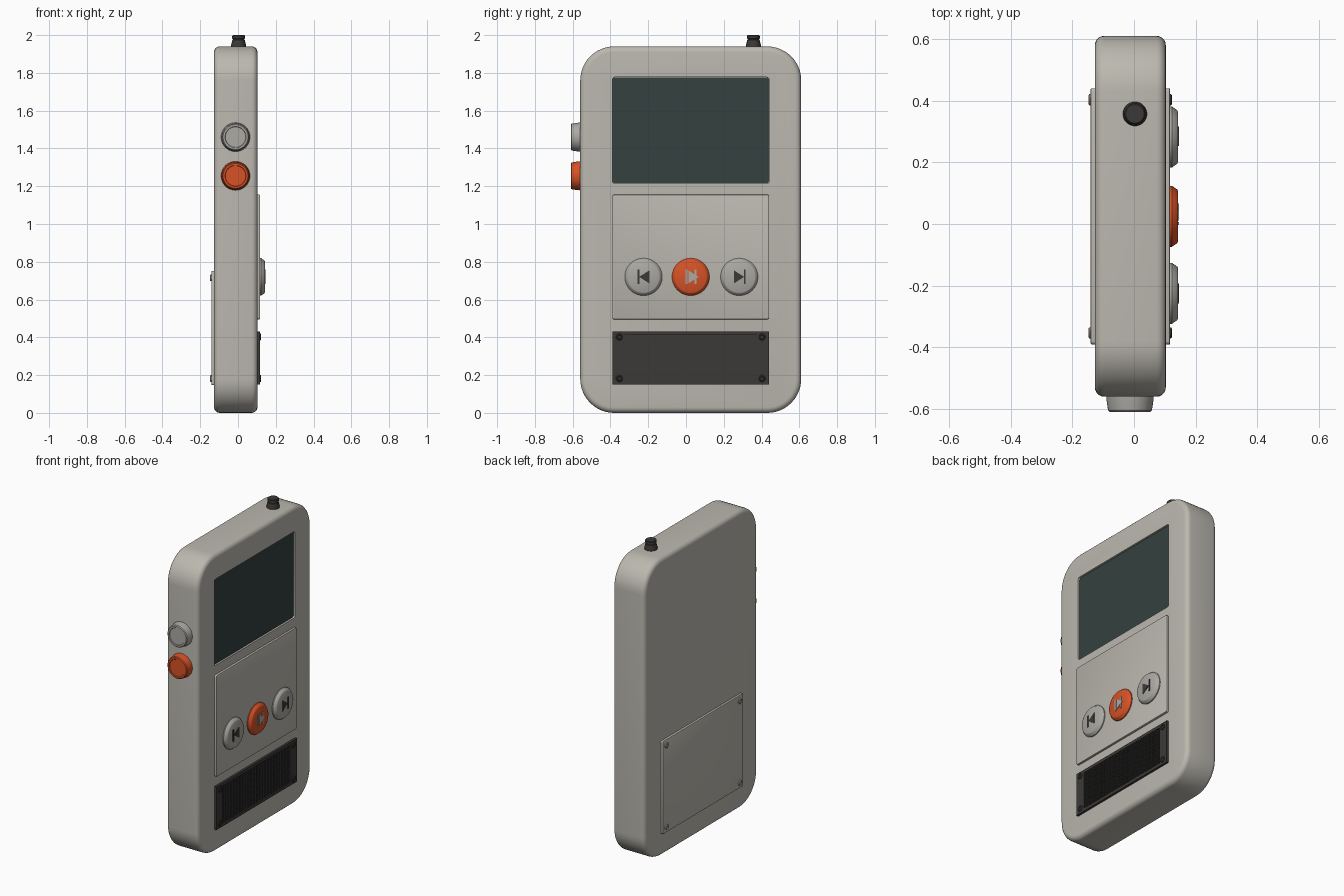
import bpy, bmesh
from math import pi, sin, cos, radians
from mathutils import Matrix, Vector

if "Cube" in bpy.data.objects:
    bpy.data.objects.remove(bpy.data.objects["Cube"])


def material(name, rgb):
    m = bpy.data.materials.new(name)
    m.diffuse_color = (*rgb, 1)
    m.use_nodes = True
    m.node_tree.nodes["Principled BSDF"].inputs["Base Color"].default_value = m.diffuse_color
    return m


SHELL = material("shell", (0.50, 0.48, 0.43))
KEY = material("key_grey", (0.41, 0.40, 0.37))
ORANGE = material("orange", (0.68, 0.085, 0.02))
DARK = material("dark", (0.045, 0.042, 0.04))
GLASS = material("screen", (0.035, 0.052, 0.05))
FRONT, BACK = 0.103, -0.127      # faces of the shell along x


def smooth(ob):
    bpy.ops.object.select_all(action='DESELECT')
    ob.select_set(True)
    bpy.context.view_layer.objects.active = ob
    bpy.ops.object.shade_smooth_by_angle(angle=radians(32))


def finish(name, bm, mat):
    bmesh.ops.recalc_face_normals(bm, faces=bm.faces)
    me = bpy.data.meshes.new(name)
    bm.to_mesh(me)
    bm.free()
    ob = bpy.data.objects.new(name, me)
    bpy.context.collection.objects.link(ob)
    me.materials.append(mat)
    smooth(ob)
    return ob


def prism(name, pts, x0, x1, mat, bevel=0, seg=1):
    """Extrude a (y, z) outline from x0 to x1 and round its rims."""
    bm = bmesh.new()
    face = bm.faces.new([bm.verts.new((x0, y, z)) for y, z in pts])
    ext = bmesh.ops.extrude_face_region(bm, geom=[face])
    moved = [v for v in ext['geom'] if isinstance(v, bmesh.types.BMVert)]
    bmesh.ops.translate(bm, verts=moved, vec=(x1 - x0, 0, 0))
    if bevel:
        rims = [e for e in bm.edges if abs(e.verts[0].co.x - e.verts[1].co.x) < 1e-6]
        bmesh.ops.bevel(bm, geom=rims, offset=bevel, segments=seg, profile=0.5, affect='EDGES')
    return finish(name, bm, mat)


def rounded(y0, y1, z0, z1, r, n=3):
    pts = []
    corners = [(y1 - r, z1 - r), (y0 + r, z1 - r), (y0 + r, z0 + r), (y1 - r, z0 + r)]
    for k, (y, z) in enumerate(corners):
        for i in range(n + 1):
            a = pi / 2 * (k + i / n)
            pts.append((y + r * cos(a), z + r * sin(a)))
    return pts


def lathe(name, profile, loc, axis, mat, sides=40):
    """Turn a (radius, height) profile about the axis direction."""
    bm = bmesh.new()
    rings = [[bm.verts.new((r * cos(2 * pi * i / sides), r * sin(2 * pi * i / sides), h))
              for i in range(sides)] for r, h in profile]
    for a, b in zip(rings, rings[1:]):
        for i in range(sides):
            j = (i + 1) % sides
            bm.faces.new((a[i], a[j], b[j], b[i]))
    bm.faces.new(rings[0])
    bm.faces.new(rings[-1])
    turn = Vector((0, 0, 1)).rotation_difference(Vector(axis)).to_matrix().to_4x4()
    bm.transform(Matrix.Translation(loc) @ turn)
    return finish(name, bm, mat)


# Shell with a shallow window for the screen
shell = prism("shell", rounded(-0.56, 0.61, 0, 1.94, 0.18, 12), BACK, FRONT, SHELL, 0.03, 5)
cutter = prism("screen_cutter", rounded(-0.39, 0.44, 1.215, 1.777, 0.012),
               FRONT - 0.016, FRONT + 0.05, SHELL)
cut = shell.modifiers.new("window", 'BOOLEAN')
cut.object = cutter
cut.solver = 'EXACT'
bpy.context.view_layer.objects.active = shell
bpy.ops.object.modifier_apply(modifier=cut.name)
bpy.data.objects.remove(cutter)
smooth(shell)
prism("screen", rounded(-0.389, 0.439, 1.216, 1.776, 0.012),
      FRONT - 0.02, FRONT - 0.011, GLASS)

# Front control plate and rear battery cover
prism("control_plate", rounded(-0.39, 0.44, 0.495, 1.155, 0.01), FRONT - 0.01, 0.117,
      SHELL, 0.004, 2)
prism("battery_cover", rounded(-0.39, 0.44, 0.147, 0.752, 0.01), BACK + 0.01, -0.141,
      SHELL, 0.004, 2)

# Speaker: backing, frame bars and perforated sheet
prism("speaker_back", rounded(-0.39, 0.44, 0.15, 0.432, 0.006), FRONT - 0.01, 0.107, DARK)
Y0, Y1, Z0, Z1 = -0.325, 0.375, 0.17, 0.412
for i, (a, b, c, d) in enumerate([(-0.39, Y0, 0.15, 0.432), (Y1, 0.44, 0.15, 0.432),
                                  (Y0, Y1, 0.15, Z0), (Y0, Y1, Z1, 0.432)]):
    prism(f"speaker_frame_{i}", [(a, c), (b, c), (b, d), (a, d)], 0.1, 0.117, DARK)
bm = bmesh.new()
bmesh.ops.create_grid(bm, x_segments=44, y_segments=16, size=0.5)
bmesh.ops.inset_individual(bm, faces=bm.faces[:], thickness=0.004, depth=0)
bm.transform(Matrix(((0, 0, 1, 0.115), (Y1 - Y0, 0, 0, (Y0 + Y1) / 2),
                     (0, Z1 - Z0, 0, (Z0 + Z1) / 2), (0, 0, 0, 1))))
holes = [f for f in bm.faces if all(len(e.link_faces) == 2 for e in f.edges)
         and f.calc_area() > 0 and all(len(v.link_edges) == 3 for v in f.verts)]
out = bmesh.ops.extrude_discrete_faces(bm, faces=holes)
for f in out['faces']:
    bmesh.ops.translate(bm, verts=f.verts[:], vec=(-0.007, 0, 0))
finish("speaker_mesh", bm, DARK)

# Corner screws
SCREW = [(0.018, -0.006), (0.018, 0.004), (0.014, 0.007), (0.010, 0.007), (0.008, 0.004)]
for y in (-0.353, 0.403):
    for z in (0.182, 0.402):
        lathe("speaker_screw", SCREW, (0.116, y, z), (1, 0, 0), DARK, 20)
    for z in (0.182, 0.715):
        lathe("cover_screw", SCREW, (-0.141, y, z), (-1, 0, 0), SHELL, 20)

# Playback buttons
BUTTON = [(0.099, 0), (0.099, 0.008), (0.096, 0.012), (0.087, 0.025), (0.083, 0.027)]
for name, y, mat in (("previous", -0.225, KEY), ("play", 0.025, ORANGE), ("next", 0.282, KEY)):
    lathe(name + "_button", BUTTON, (0.115, y, 0.72), (1, 0, 0), mat, 48)


# Raised button symbols
def bar(name, y, mat):
    prism(name, [(y - 0.005, 0.682), (y + 0.005, 0.682), (y + 0.005, 0.758), (y - 0.005, 0.758)],
          0.14, 0.146, mat)


def arrow(name, base, tip, mat):
    prism(name, [(base, 0.685), (tip, 0.72), (base, 0.755)], 0.14, 0.1455, mat)


bar("previous_bar", -0.252, DARK)
arrow("previous_arrow", -0.193, -0.248, DARK)
bar("next_bar", 0.311, DARK)
arrow("next_arrow", 0.253, 0.308, DARK)
bar("play_bar_left", 0.002, KEY)
bar("play_bar_right", 0.051, KEY)
arrow("play_arrow", 0.012, 0.067, KEY)

# Side buttons
SIDE = [(0.077, -0.01), (0.076, 0.012), (0.071, 0.045), (0.066, 0.05), (0.056, 0.05), (0.054, 0.047)]
for name, z, mat in (("side_button_upper", 1.46, KEY), ("side_button_lower", 1.255, ORANGE)):
    lathe(name, SIDE, (-0.013, -0.56, z), (0, -1, 0), mat)

# Aerial stub
lathe("aerial_stub", [(0.039, -0.01), (0.039, 0.008), (0.033, 0.034), (0.030, 0.036),
                      (0.030, 0.040), (0.034, 0.042), (0.034, 0.056), (0.030, 0.06)],
      (0.003, 0.357, 1.94), (0, 0, 1), DARK, 32)
